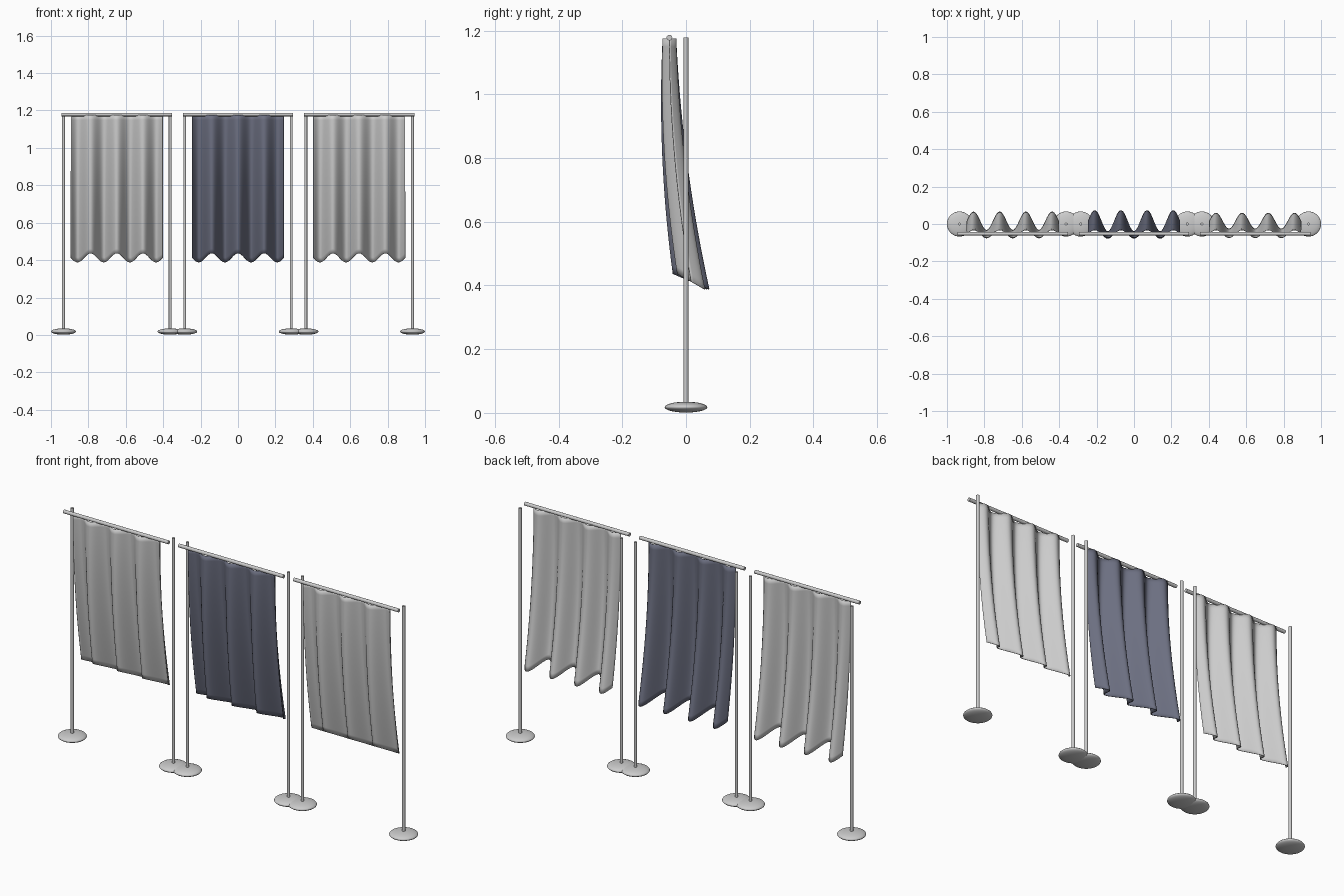
import bpy, math

if "Cube" in bpy.data.objects:
    bpy.data.objects.remove(bpy.data.objects["Cube"])

HALF = 0.245      # curtain half width
FOLD = 0.14       # fold spacing
TOP = 1.175       # curtain top height


def smooth(obj):
    bpy.ops.object.select_all(action='DESELECT')
    obj.select_set(True)
    bpy.context.view_layer.objects.active = obj
    bpy.ops.object.shade_smooth_by_angle(angle=math.radians(50))


def tube(name, radius, length, loc, rot=(0, 0, 0)):
    bpy.ops.mesh.primitive_cylinder_add(vertices=20, radius=radius, depth=length,
                                        location=loc, rotation=rot)
    obj = bpy.context.object
    obj.name = name
    smooth(obj)


def stand(name, x):
    # slim pole on a flattened round foot
    tube(name + "_pole", 0.0075, 1.16, (x, 0, 0.599))
    bpy.ops.mesh.primitive_uv_sphere_add(segments=40, ring_count=16, radius=1,
                                         location=(x, 0, 0.018))
    foot = bpy.context.object
    foot.name = name + "_foot"
    foot.scale = (0.067, 0.067, 0.017)
    bpy.ops.object.transform_apply(location=False, rotation=False, scale=True)
    smooth(foot)


def curtain(name, cx, amp, mat=None):
    # folds deepen towards the hem while the cloth billows backwards
    nx, nz = 112, 30
    verts, faces = [], []
    for j in range(nz + 1):
        t = j / nz
        for i in range(nx + 1):
            x = -HALF + 2 * HALF * i / nx
            w = -math.cos(2 * math.pi * x / FOLD)
            y = -0.052 + 0.068 * t * t + (0.02 + 0.036 * t * amp) * w
            verts.append((cx + x, y, TOP - t * (0.763 + 0.024 * w)))
    for j in range(nz):
        for i in range(nx):
            a = j * (nx + 1) + i
            faces.append((a, a + nx + 1, a + nx + 2, a + 1))
    mesh = bpy.data.meshes.new(name)
    mesh.from_pydata(verts, [], faces)
    obj = bpy.data.objects.new(name, mesh)
    bpy.context.collection.objects.link(obj)
    if mat:
        mesh.materials.append(mat)
    smooth(obj)
    thick = obj.modifiers.new("thickness", 'SOLIDIFY')
    thick.thickness = 0.003
    thick.offset = 0


navy = bpy.data.materials.new("dark_cloth")
navy.diffuse_color = (0.15, 0.16, 0.22, 1)
navy.use_nodes = True
navy.node_tree.nodes["Principled BSDF"].inputs["Base Color"].default_value = navy.diffuse_color

# three hanging panels, each with two stands and a front rod
for label, cx, amp, mat in (("left", -0.648, 0.8, None),
                            ("middle", 0, 1.0, navy),
                            ("right", 0.648, 0.62, None)):
    for side, s in (("left", -1), ("right", 1)):
        stand(f"{label}_panel_{side}", cx + s * 0.285)
    tube(label + "_rod", 0.009, 0.59, (cx, -0.052, 1.178), (0, math.pi / 2, 0))
    curtain(label + "_curtain", cx, amp, mat)
